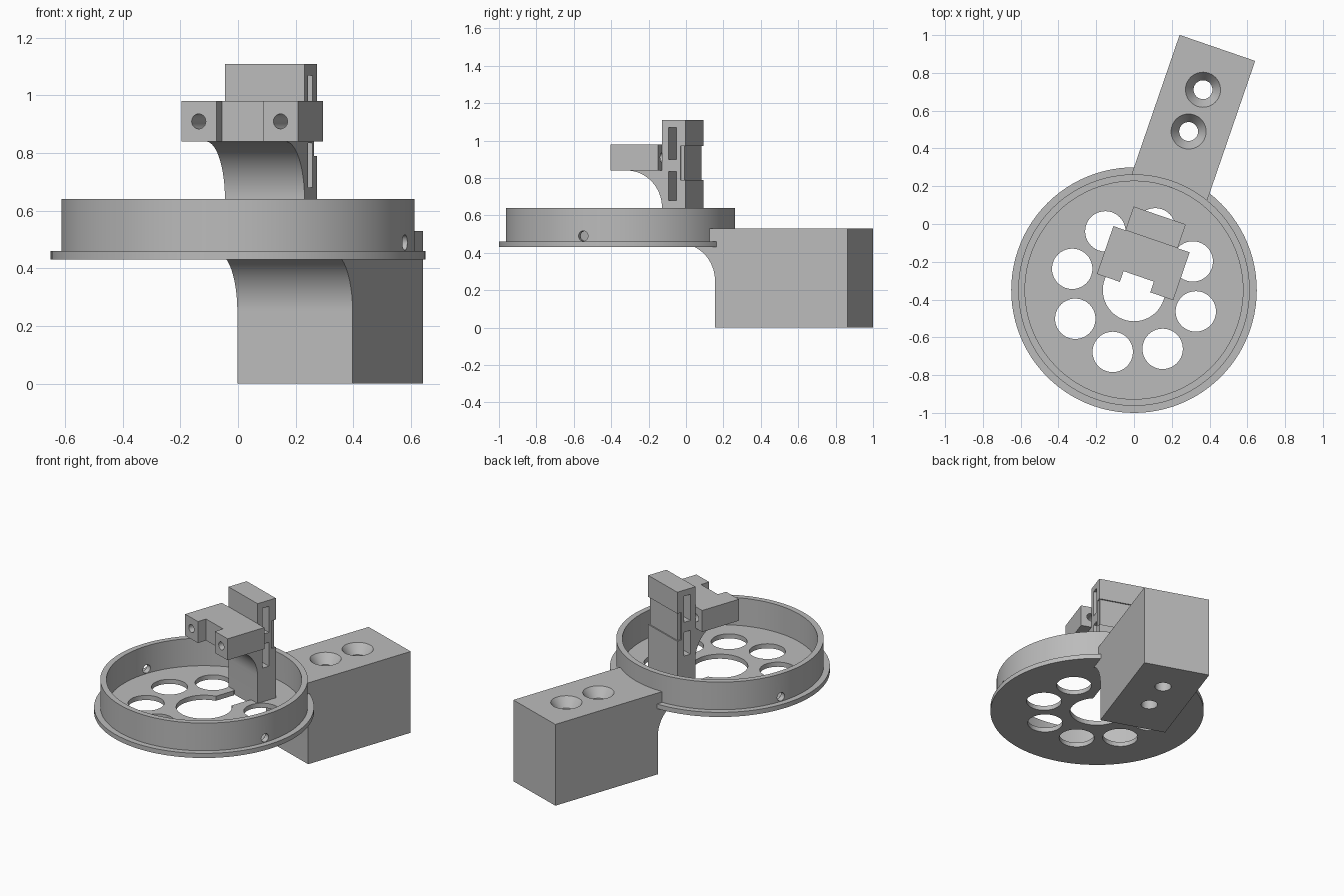
import bpy
import bmesh
from math import radians, sin, cos, pi
from mathutils import Matrix, Vector

if "Cube" in bpy.data.objects:
    bpy.data.objects.remove(bpy.data.objects["Cube"])

# Everything is built around the dish axis, then turned with the arm
PLACE = Matrix.Translation((0, -0.35, 0)) @ Matrix.Rotation(radians(-19), 4, 'Z')

grey = bpy.data.materials.new("plain grey")
grey.use_nodes = True
COLOUR = (0.5, 0.5, 0.5, 1)
grey.diffuse_color = COLOUR
grey.node_tree.nodes["Principled BSDF"].inputs["Base Color"].default_value = COLOUR


def make(name, bm):
    bmesh.ops.remove_doubles(bm, verts=bm.verts, dist=1e-5)
    bmesh.ops.recalc_face_normals(bm, faces=bm.faces)
    mesh = bpy.data.meshes.new(name)
    bm.to_mesh(mesh)
    bm.free()
    ob = bpy.data.objects.new(name, mesh)
    bpy.context.collection.objects.link(ob)
    ob.matrix_world = PLACE
    mesh.materials.append(grey)
    return ob


def extrude(name, outline, axis, start, end):
    """Extrude a 2D outline along x (outline is y, z) or z (outline is x, y)."""
    bm = bmesh.new()
    verts = [bm.verts.new((start, a, b) if axis == 'X' else (a, b, start)) for a, b in outline]
    face = bm.faces.new(verts)
    moved = bmesh.ops.extrude_face_region(bm, geom=[face])["geom"]
    shift = Vector((end - start, 0, 0) if axis == 'X' else (0, 0, end - start))
    bmesh.ops.translate(bm, vec=shift, verts=[g for g in moved if isinstance(g, bmesh.types.BMVert)])
    return make(name, bm)


def box(name, x0, x1, y0, y1, z0, z1):
    return extrude(name, [(x0, y0), (x1, y0), (x1, y1), (x0, y1)], 'Z', z0, z1)


def lathe(name, profile, steps=96):
    bm = bmesh.new()
    verts = [bm.verts.new((r, 0, z)) for r, z in profile]
    edges = [bm.edges.new(pair) for pair in zip(verts, verts[1:])]
    bmesh.ops.spin(bm, geom=verts + edges, cent=(0, 0, 0), axis=(0, 0, 1),
                   angle=2 * pi, steps=steps)
    return make(name, bm)


def drill(centre, axis, radius, depth, top=None, sides=40):
    """Cylinder or cone cutter; depth runs along the axis, centred."""
    bm = bmesh.new()
    turn = {'X': Matrix.Rotation(pi / 2, 4, 'Y'), 'Y': Matrix.Rotation(pi / 2, 4, 'X'),
            'Z': Matrix()}[axis]
    bmesh.ops.create_cone(bm, cap_ends=True, segments=sides, radius1=radius,
                          radius2=radius if top is None else top, depth=depth,
                          matrix=Matrix.Translation(centre) @ turn)
    return make("cutter", bm)


def arc(cy, cz, radius, first, last, steps=16):
    angles = [radians(first + (last - first) * i / steps) for i in range(steps + 1)]
    return [(cy + radius * cos(a), cz + radius * sin(a)) for a in angles]


def cut(ob, cutters):
    bpy.context.view_layer.objects.active = ob
    for cutter in cutters:
        cutter.hide_render = True
        mod = ob.modifiers.new("cut", 'BOOLEAN')
        mod.operation = 'DIFFERENCE'
        mod.solver = 'EXACT'
        mod.object = cutter
        bpy.ops.object.modifier_apply(modifier=mod.name)
        bpy.data.objects.remove(cutter)


# Round dish: floor, flange and rim in one turned profile
dish = lathe("dish", [(0, 0.43), (0.65, 0.43), (0.65, 0.46), (0.613, 0.46), (0.613, 0.64),
                      (0.577, 0.64), (0.577, 0.46), (0, 0.46)])
cutters = [drill((0, 0, 0.45), 'Z', 0.165, 0.2, sides=64),
           box("cutter", -0.08, 0.08, 0.1, 0.286, 0.4, 0.5)]
for i in range(8):
    a = i * pi / 4
    cutters.append(drill((0.346 * cos(a), 0.346 * sin(a), 0.45), 'Z', 0.107, 0.2))
for side in (-1, 1):
    cutters.append(drill((side * 0.6, 0, 0.49), 'X', 0.027, 0.2, sides=24))
cut(dish, cutters)

# Mounting arm with a curved underside next to the dish
arm = extrude("mounting_arm",
              [(0.607, 0), (1.356, 0), (1.356, 0.53), (0.5765, 0.53), (0.5765, 0.44)]
              + arc(0.407, 0.25, 0.2, 71.8, 0), 'X', -0.2115, 0.2115)
cutters = []
for y in (0.888, 1.122):
    cutters.append(drill((0, y, 0.3), 'Z', 0.05, 1))
    cutters.append(drill((0, y, 0.505), 'Z', 0.05, 0.07, top=0.1))
cut(arm, cutters)

# Upright post with the curved bracket that carries the clamp
post = extrude("post",
               [(0.285, 0.43), (0.418, 0.43), (0.418, 1.11), (0.285, 1.11), (0.285, 0.84)]
               + arc(0.085, 0.64, 0.2, 90, 0), 'X', -0.146, 0.146)
# Strap slots and the shallow strap channel between them
cutters = [box("cutter", -0.3, 0.3, 0.322, 0.368, z0, z1)
           for z0, z1 in ((0.68, 0.835), (0.9, 1.07))]
cutters.append(box("cutter", -0.3, 0.3, 0.41, 0.5, 0.79, 0.97))
for side in (-1, 1):
    x0, x1 = sorted((side * 0.138, side * 0.3))
    cutters.append(box("cutter", x0, x1, 0.388, 0.5, 0.79, 0.97))
cut(post, cutters)

# Forked clamp head
half = [(0.085, 0.077), (0.085, 0.017), (0.2135, 0.017), (0.2135, 0.285)]
head = extrude("clamp_head", half + [(-x, y) for x, y in reversed(half)], 'Z', 0.84, 0.98)
cut(head, [drill((side * 0.15, 0.15, 0.91), 'Y', 0.026, 0.5, sides=24) for side in (-1, 1)])

# Smooth the curved walls and keep the corners crisp
bpy.ops.object.select_all(action='DESELECT')
for ob in (dish, arm, post, head):
    ob.select_set(True)
bpy.context.view_layer.objects.active = dish
bpy.ops.object.shade_smooth_by_angle(angle=radians(30))
